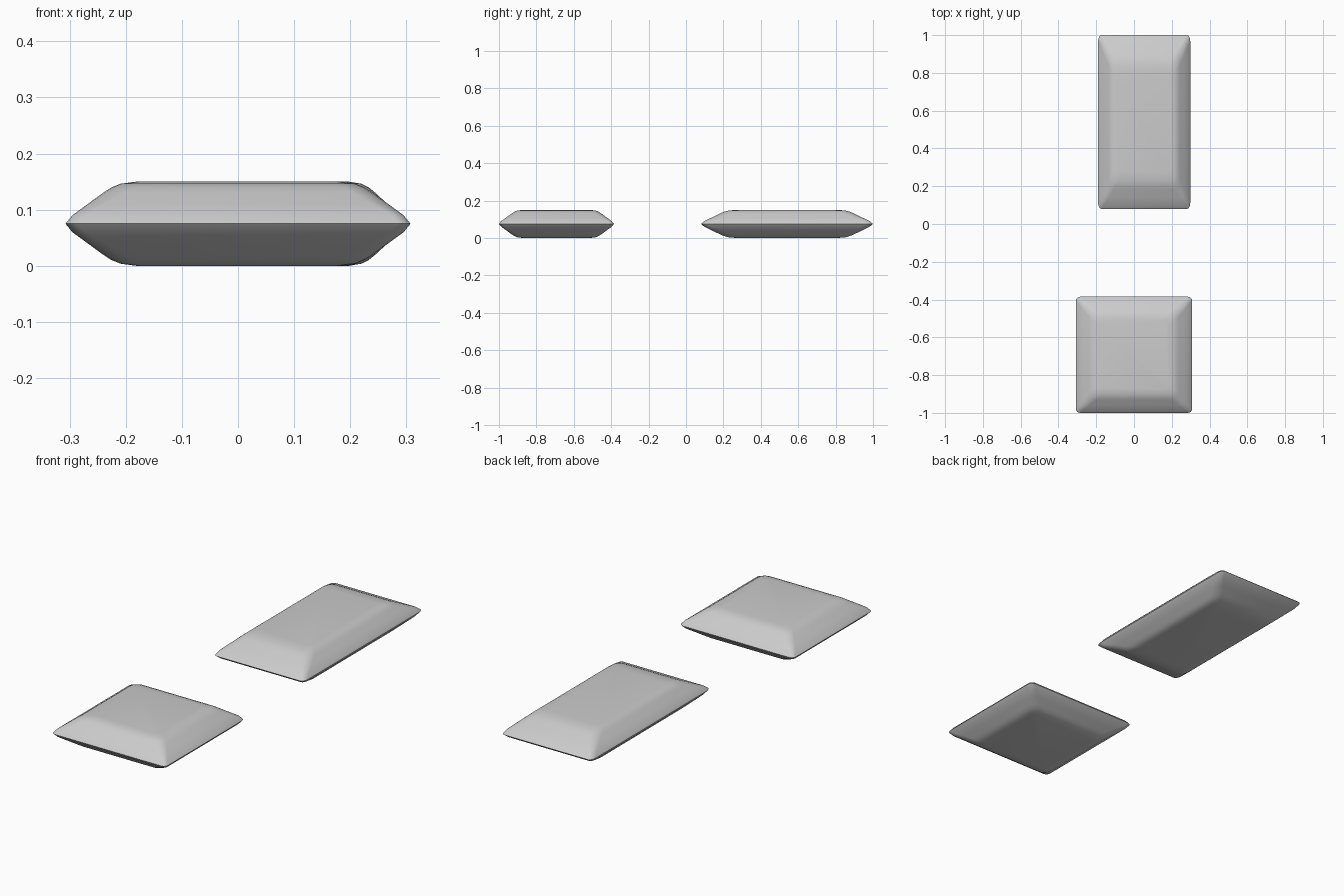
import bpy, bmesh, math

if "Cube" in bpy.data.objects:
    bpy.data.objects.remove(bpy.data.objects["Cube"])

HALF_H = 0.075
# (inset scale, height fraction, corner radius) from the sharp rim to the flat face
PROFILE = [(1.0, 0.0, 0.07), (0.96, 0.2, 0.07), (0.87, 0.47, 0.10),
           (0.78, 0.74, 0.12), (0.735, 0.86, 0.12), (0.68, 0.95, 0.11), (0.59, 1.0, 0.09)]
SEG = 4


def ring(bm, s, z, r):
    """Unit square outline with rounded corners."""
    verts = []
    for q in range(4):
        base = math.pi / 4 + q * math.pi / 2
        cx = math.copysign(s - r, math.cos(base))
        cy = math.copysign(s - r, math.sin(base))
        for i in range(SEG + 1):
            a = q * math.pi / 2 + i / SEG * math.pi / 2
            verts.append(bm.verts.new((cx + r * math.cos(a), cy + r * math.sin(a), z)))
    return verts


def cushion(name, x, y, half_x, half_y):
    bm = bmesh.new()
    layers = [(s, -h, r) for s, h, r in reversed(PROFILE[1:])] + PROFILE
    rings = [ring(bm, s, h, r) for s, h, r in layers]
    for a, b in zip(rings, rings[1:]):
        n = len(a)
        for i in range(n):
            j = (i + 1) % n
            bm.faces.new((a[i], a[j], b[j], b[i]))
    bm.faces.new(rings[-1])
    bm.faces.new(rings[0][::-1])
    for v in bm.verts:
        v.co = (v.co.x * half_x, v.co.y * half_y, v.co.z * HALF_H)
    bmesh.ops.recalc_face_normals(bm, faces=bm.faces)
    mesh = bpy.data.meshes.new(name)
    bm.to_mesh(mesh)
    bm.free()
    ob = bpy.data.objects.new(name, mesh)
    ob.location = (x, y, HALF_H)
    bpy.context.collection.objects.link(ob)
    bpy.ops.object.select_all(action='DESELECT')
    ob.select_set(True)
    bpy.context.view_layer.objects.active = ob
    bpy.ops.object.shade_smooth_by_angle(angle=math.radians(40))


# square cushion at the front, long cushion at the back
cushion("square_cushion", 0, -0.6925, 0.3075, 0.3075)
cushion("long_cushion", 0.054, 0.54, 0.244, 0.46)
